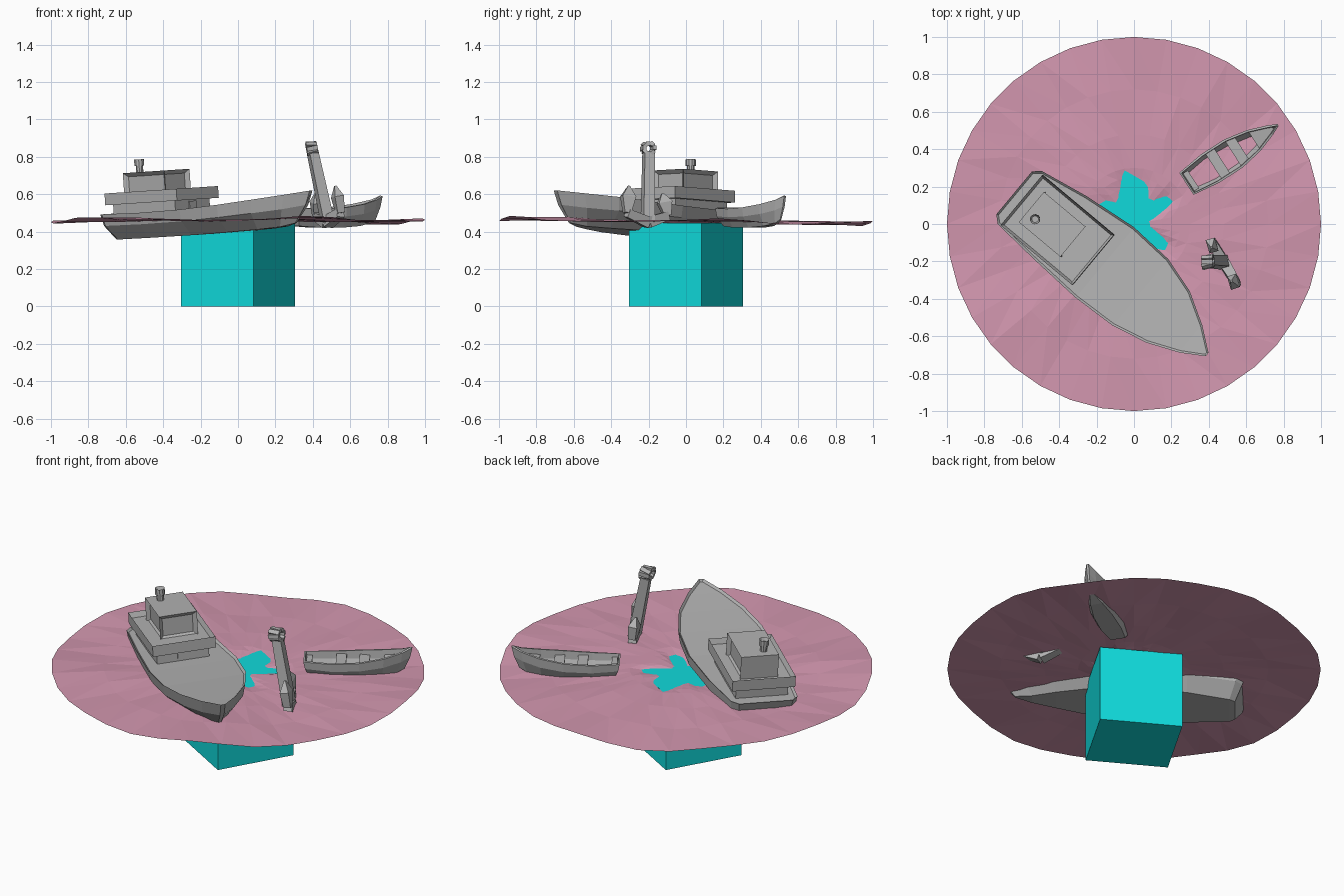
import bpy, bmesh, math
from mathutils import Matrix, Vector

if "Cube" in bpy.data.objects:
    bpy.data.objects.remove(bpy.data.objects["Cube"])


def material(name, rgb):
    m = bpy.data.materials.new(name)
    m.use_nodes = True
    m.diffuse_color = (*rgb, 1)
    bsdf = next(n for n in m.node_tree.nodes if n.type == 'BSDF_PRINCIPLED')
    bsdf.inputs["Base Color"].default_value = (*rgb, 1)
    return m


GREY = material("ship grey", (0.45, 0.45, 0.45))
PINK = material("sea pink", (0.65, 0.31, 0.43))
TEAL = material("block teal", (0.005, 0.7, 0.71))


def finish(name, bm, mat, matrix=Matrix()):
    bmesh.ops.recalc_face_normals(bm, faces=bm.faces)
    mesh = bpy.data.meshes.new(name)
    bm.to_mesh(mesh)
    bm.free()
    mesh.materials.append(mat)
    ob = bpy.data.objects.new(name, mesh)
    ob.matrix_world = matrix
    bpy.context.collection.objects.link(ob)
    return ob


def box_bm(lo, hi):
    bm = bmesh.new()
    bmesh.ops.create_cube(bm, size=1)
    for v in bm.verts:
        v.co = [lo[i] + (v.co[i] + 0.5) * (hi[i] - lo[i]) for i in range(3)]
    return bm


def box(name, lo, hi, mat=GREY, matrix=Matrix()):
    return finish(name, box_bm(lo, hi), mat, matrix)


def sunk_box(name, lo, hi, directions, rim, depth, matrix):
    """Box with a recess in each face that points along one of the directions."""
    bm = box_bm(lo, hi)
    bm.normal_update()
    for d in directions:
        face = max(bm.faces, key=lambda f: f.normal.dot(Vector(d)) * (f.calc_area() + 1))
        bmesh.ops.inset_individual(bm, faces=[face], thickness=rim)
        for v in face.verts:
            v.co -= Vector(d) * depth
        bm.normal_update()
    return finish(name, bm, GREY, matrix)


def hull(name, stations, matrix, deck):
    """Station: top u, centre, half beam, sheer height, bottom u, half bottom, keel height."""
    bm = bmesh.new()
    rings = []
    for u, c, b, top, ub, bb, keel in stations:
        side = [(u, b, top), (u * 0.7 + ub * 0.3, b * 0.88 + bb * 0.12, top * 0.55 + keel * 0.45),
                (ub, bb, keel)]
        pts = [(p, c - q, r) for p, q, r in side] + [(p, c + q, r) for p, q, r in reversed(side)]
        rings.append([bm.verts.new(p) for p in pts])
    deck_faces = []
    for a, b in zip(rings, rings[1:]):
        for i in range(5):
            bm.faces.new((a[i], a[i + 1], b[i + 1], b[i]))
        if deck:
            deck_faces.append(bm.faces.new((a[5], a[0], b[0], b[5])))
    bm.faces.new(rings[0])
    bm.faces.new(rings[-1])
    bmesh.ops.recalc_face_normals(bm, faces=bm.faces)
    if deck:
        bmesh.ops.inset_region(bm, faces=deck_faces, thickness=0.012, depth=-0.012)
    return finish(name, bm, GREY, matrix)


def beam(name, p, q, size_p, size_q):
    """Tapered four-sided bar; sizes are across (level) and thick."""
    p, q = Vector(p), Vector(q)
    axis = (q - p).normalized()
    across = axis.cross(Vector((1, 0.3, 0))).normalized()
    thick = axis.cross(across)
    bm = bmesh.new()
    ends = []
    for o, (w, t) in ((p, size_p), (q, size_q)):
        ends.append([bm.verts.new(o + across * w * i / 2 + thick * t * j / 2)
                     for i, j in ((-1, -1), (1, -1), (1, 1), (-1, 1))])
        bm.faces.new(ends[-1])
    for i in range(4):
        k = (i + 1) % 4
        bm.faces.new((ends[0][i], ends[0][k], ends[1][k], ends[1][i]))
    return finish(name, bm, GREY)


# Supporting block
S = 0.2235
box("support_block", (-S, -S, 0), (S, S, 0.446), TEAL, Matrix.Rotation(math.radians(-30), 4, 'Z'))

# Rippled sea: the block shows through a star-shaped hollow at the centre
STAR = [(-180, 0.1), (-110, 0.05), (-60, 0.07), (-45, 0.22), (-30, 0.21), (-15, 0.09), (15, 0.08),
        (30, 0.24), (40, 0.23), (55, 0.13), (73, 0.23), (100, 0.29), (115, 0.17), (130, 0.15),
        (145, 0.22), (165, 0.19), (180, 0.1)]


def star_reach(deg):
    for (a, r), (b, s) in zip(STAR, STAR[1:]):
        if a <= deg <= b:
            return r + (s - r) * (deg - a) / (b - a)


def sea_height(r, deg):
    a = math.radians(deg)
    near = 0.446 + max(-0.012, min(0.01, (r - star_reach(deg)) * 0.12))
    far = (0.457 + 0.010 * r * math.sin(5 * a + 1) + 0.007 * math.sin(9 * a + 6 * r)
           - 0.012 * r * math.sin(a))
    t = max(0, min(1, (r - 0.3) / 0.3))
    return near * (1 - t) + far * t


bm = bmesh.new()
centre = bm.verts.new((0, 0, 0.434))
previous = None
for r in (0.07, 0.11, 0.15, 0.2, 0.25, 0.3, 0.48, 0.72, 1):
    ring = []
    for k in range(36):
        deg = k * 10 - 180
        a = math.radians(deg)
        ring.append(bm.verts.new((r * math.cos(a), r * math.sin(a), sea_height(r, deg))))
    for k in range(36):
        n = (k + 1) % 36
        if previous:
            bm.faces.new((previous[k], ring[k], ring[n]))
            bm.faces.new((previous[k], ring[n], previous[n]))
        else:
            bm.faces.new((centre, ring[k], ring[n]))
    previous = ring
finish("sea", bm, PINK)

# Large ship: hull, deckhouse, bridge and funnel
SHIP = (Matrix.Translation((-0.6, 0.16, 0)) @ Matrix.Rotation(math.radians(-3.8), 4, 'Y')
        @ Matrix.Rotation(math.radians(-39.8), 4, 'Z'))
hull("ship_hull", [
    (-0.01, 0, 0.15, 0.50, 0.04, 0.09, 0.362),
    (0.03, 0, 0.185, 0.50, 0.07, 0.11, 0.36),
    (0.3, 0.015, 0.22, 0.495, 0.3, 0.15, 0.358),
    (0.6, 0.025, 0.245, 0.498, 0.6, 0.16, 0.357),
    (0.85, 0.025, 0.232, 0.51, 0.83, 0.13, 0.36),
    (1.05, 0.02, 0.18, 0.525, 1.0, 0.08, 0.364),
    (1.22, 0.008, 0.095, 0.54, 1.13, 0.035, 0.37),
    (1.34, 0, 0.012, 0.553, 1.22, 0.006, 0.385)], SHIP, True)
sunk_box("deckhouse", (0.08, -0.145, 0.47), (0.51, 0.145, 0.56), [], 0, 0, SHIP)
box("deckhouse_door", (0.505, -0.03, 0.49), (0.516, 0.03, 0.54), GREY, SHIP)
sunk_box("upper_deck", (0.05, -0.175, 0.547), (0.55, 0.175, 0.61), [(0, 0, 1)], 0.018, 0.03, SHIP)
sunk_box("bridge", (0.12, -0.095, 0.57), (0.41, 0.115, 0.712),
         [(1, 0, 0), (0, -1, 0), (0, 1, 0)], 0.03, 0.02, SHIP)

for name, radius, low, high in (("funnel_pipe", 0.02, 0.70, 0.745), ("funnel_cap", 0.027, 0.745, 0.78)):
    bm = bmesh.new()
    bmesh.ops.create_cone(bm, cap_ends=True, segments=10, radius1=radius, radius2=radius,
                          depth=high - low)
    bm.normal_update()
    if name == "funnel_cap":
        top = max(bm.faces, key=lambda f: f.normal.z)
        bmesh.ops.inset_individual(bm, faces=[top], thickness=0.009, depth=0)
        for v in top.verts:
            v.co.z -= 0.02
    finish(name, bm, GREY, SHIP @ Matrix.Translation((0.18, -0.025, (low + high) / 2)))

# Open rowing boat
BOAT = Matrix.Translation((0.28, 0.215, 0)) @ Matrix.Rotation(math.radians(32.7), 4, 'Z')
rowboat = hull("rowboat_hull", [
    (0, 0, 0.07, 0.525, 0.03, 0.04, 0.43),
    (0.15, 0, 0.09, 0.522, 0.15, 0.055, 0.422),
    (0.3, 0, 0.09, 0.53, 0.3, 0.052, 0.422),
    (0.43, 0, 0.066, 0.547, 0.42, 0.033, 0.43),
    (0.53, 0, 0.03, 0.57, 0.5, 0.012, 0.445),
    (0.582, 0, 0.006, 0.59, 0.54, 0.004, 0.465)], BOAT, False)
wall = rowboat.modifiers.new("wall", 'SOLIDIFY')
wall.thickness = 0.012
wall.offset = -1
for name, u, half, width in (("stern", 0.03, 0.056, 0.03), ("rear", 0.2, 0.08, 0.055),
                             ("front", 0.325, 0.075, 0.055)):
    box(name + "_bench", (u - width / 2, -half, 0.495), (u + width / 2, half, 0.51), GREY, BOAT)
bm = bmesh.new()
bm.faces.new([bm.verts.new(p) for p in ((0.43, -0.055, 0.52), (0.55, -0.008, 0.55),
                                        (0.55, 0.008, 0.55), (0.43, 0.055, 0.52))])
finish("bow_deck", bm, GREY, BOAT)

# Upright anchor: shank, ring, arms and flukes
CROWN = (0.48, -0.205, 0.45)
beam("anchor_shank", CROWN, (0.4, -0.2, 0.82), (0.062, 0.06), (0.055, 0.05))
RING = Vector((0.395, -0.202, 0.845))
steps = 8
for i in range(steps):
    p, q = [RING + Vector((-0.2 * math.sin(a), math.cos(a), math.sin(a))) * 0.029
            for a in (math.tau * (i + 0.5 + k) / steps for k in (0, 1))]
    beam("anchor_ring", p, q, (0.02, 0.06), (0.02, 0.06))
for name, elbow, tip in (("front", (0.548, -0.315, 0.50), (0.52, -0.305, 0.645)),
                         ("back", (0.42, -0.1, 0.485), (0.415, -0.125, 0.605))):
    beam(name + "_anchor_arm", CROWN, elbow, (0.06, 0.06), (0.045, 0.045))
    e, t = Vector(elbow), Vector(tip)
    middle = e.lerp(t, 0.6)
    beam(name + "_fluke_base", e, middle, (0.035, 0.04), (0.075, 0.05))
    beam(name + "_fluke_tip", middle, t, (0.075, 0.05), (0.01, 0.01))
